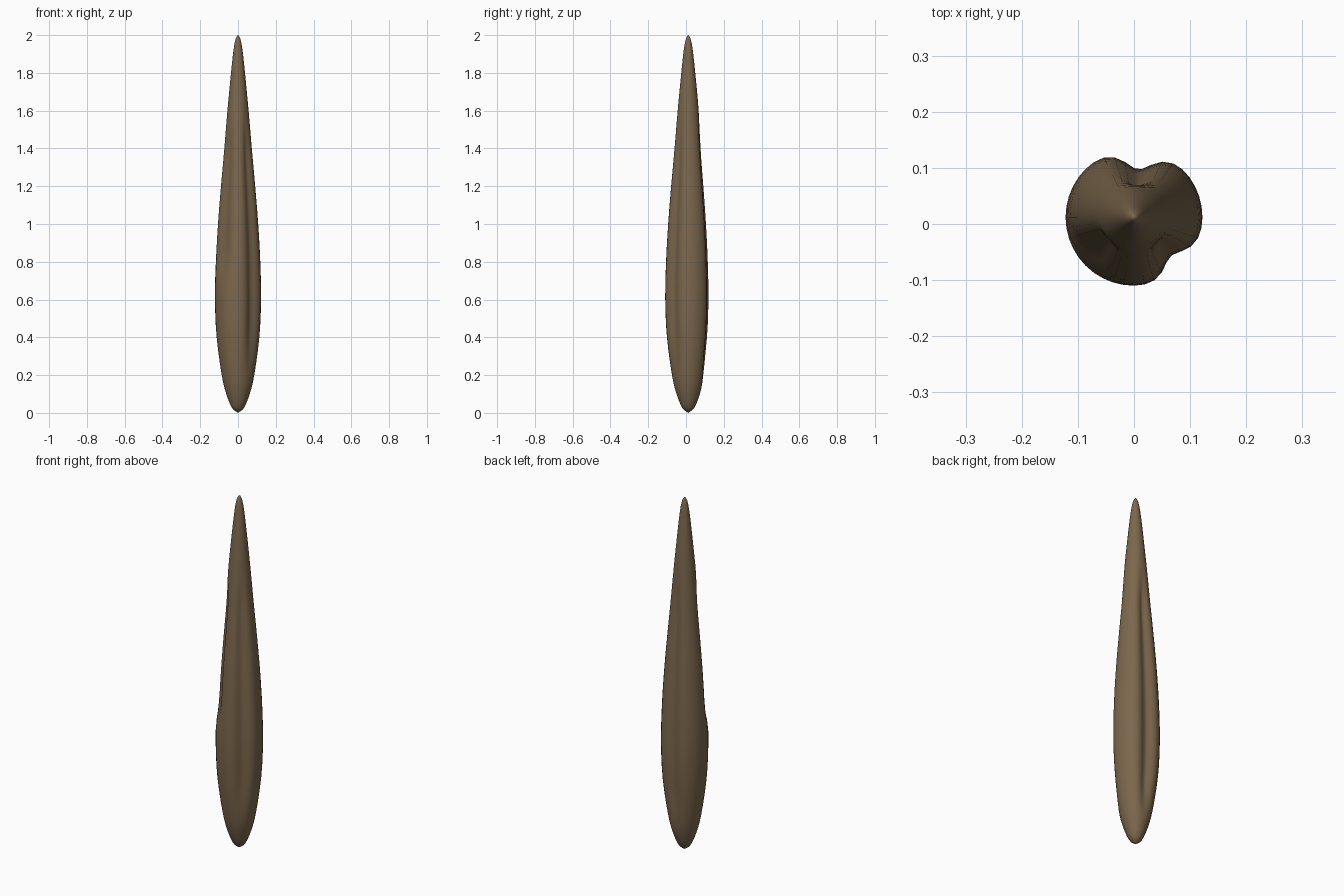
import bpy, bmesh, math

if "Cube" in bpy.data.objects:
    bpy.data.objects.remove(bpy.data.objects["Cube"])

SEGMENTS = 40
AXIS_Y = 0.012

# Teardrop profile: (height, radius)
PROFILE = [(0.008, 0.012), (0.03, 0.034), (0.1, 0.062), (0.2, 0.086), (0.4, 0.113),
           (0.6, 0.122), (0.8, 0.118), (1.0, 0.107), (1.2, 0.091), (1.4, 0.073),
           (1.6, 0.056), (1.8, 0.037), (1.92, 0.024), (1.975, 0.014), (1.996, 0.005)]

# Carved hollows: centre angle, angular width, depth, start, full from, full to, end
HOLLOWS = [(85, 20, 0.30, 0.08, 0.35, 1.3, 1.65),
           (-47, 18, 0.22, 0.15, 0.45, 1.3, 1.65),
           (222, 24, 0.22, 0.68, 0.86, 1.35, 1.6)]


def smooth(a, b, x):
    t = max(0.0, min(1.0, (x - a) / (b - a)))
    return t * t * (3 - 2 * t)


def catmull(a, b, c, d, t):
    return 0.5 * (2 * b + (c - a) * t + (2 * a - 5 * b + 4 * c - d) * t * t
                  + (3 * b - a - 3 * c + d) * t ** 3)


def rings(points, steps=3):
    p = [points[0]] + points + [points[-1]]
    for i in range(1, len(p) - 2):
        for s in range(steps):
            yield [catmull(p[i - 1][k], p[i][k], p[i + 1][k], p[i + 2][k], s / steps)
                   for k in (0, 1)]
    yield points[-1]


def carve(angle, z):
    scale = 1.0
    for mid, width, depth, z0, z1, z2, z3 in HOLLOWS:
        diff = (angle - mid + 180) % 360 - 180
        window = smooth(z0, z1, z) * (1 - smooth(z2, z3, z))
        scale -= depth * window * math.exp(-(diff / width) ** 2)
    return scale


# Long tapering body lofted from carved rings
bm = bmesh.new()
loops = []
for z, r in rings(PROFILE):
    loop = []
    for i in range(SEGMENTS):
        deg = 360 * i / SEGMENTS
        a, rr = math.radians(deg), r * carve(deg, z)
        loop.append(bm.verts.new((rr * math.cos(a), AXIS_Y + rr * math.sin(a), z)))
    loops.append(loop)
for low, high in zip(loops, loops[1:]):
    for i in range(SEGMENTS):
        j = (i + 1) % SEGMENTS
        bm.faces.new((low[i], low[j], high[j], high[i]))

# Rounded ends
for loop, z in ((loops[0], 0.0), (loops[-1], 2.0)):
    tip = bm.verts.new((0, AXIS_Y, z))
    for i in range(SEGMENTS):
        bm.faces.new((loop[i], loop[(i + 1) % SEGMENTS], tip))
bmesh.ops.recalc_face_normals(bm, faces=bm.faces)
for f in bm.faces:
    f.smooth = True

mesh = bpy.data.meshes.new("carved_body")
bm.to_mesh(mesh)
bm.free()
body = bpy.data.objects.new("carved_body", mesh)
bpy.context.collection.objects.link(body)

brown = bpy.data.materials.new("brown")
brown.diffuse_color = (0.2, 0.135, 0.073, 1)
brown.use_nodes = True
brown.node_tree.nodes["Principled BSDF"].inputs["Base Color"].default_value = brown.diffuse_color
mesh.materials.append(brown)
